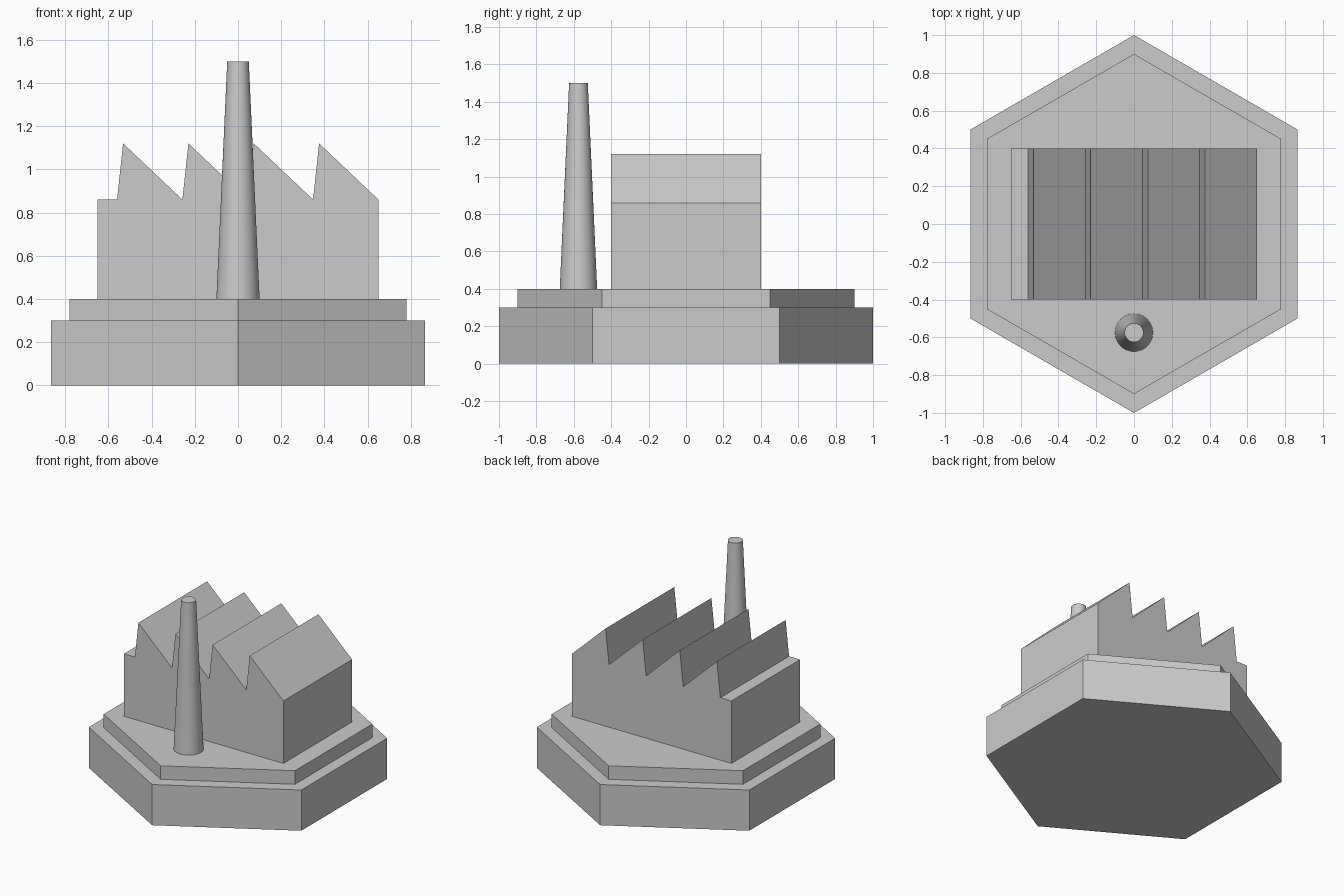
import bpy, bmesh, math

if "Cube" in bpy.data.objects:
    bpy.data.objects.remove(bpy.data.objects["Cube"])


def extrude_profile(name, points, vector):
    """Closed solid made by extruding a flat polygon along a vector."""
    bm = bmesh.new()
    face = bm.faces.new([bm.verts.new(p) for p in points])
    ext = bmesh.ops.extrude_face_region(bm, geom=[face], use_keep_orig=True)
    moved = [v for v in ext["geom"] if isinstance(v, bmesh.types.BMVert)]
    bmesh.ops.translate(bm, verts=moved, vec=vector)
    bmesh.ops.recalc_face_normals(bm, faces=bm.faces)
    mesh = bpy.data.meshes.new(name)
    bm.to_mesh(mesh)
    bm.free()
    obj = bpy.data.objects.new(name, mesh)
    bpy.context.collection.objects.link(obj)
    return obj


def hexagon(name, radius, z0, z1):
    angles = [math.radians(90 + 60 * i) for i in range(6)]
    pts = [(radius * math.cos(a), radius * math.sin(a), z0) for a in angles]
    return extrude_profile(name, pts, (0, 0, z1 - z0))


# Stepped hexagonal base, corners on the y axis
hexagon("base_plate", 1.0, 0.0, 0.3)
hexagon("base_step", 0.9, 0.3, 0.4)

# Factory hall with sawtooth roof, one continuous side profile
HALF_W, HALF_D, EAVE, PEAK = 0.65, 0.4, 0.86, 1.12
START, TEETH = -0.56, 4
pitch = (HALF_W - START) / TEETH
profile = [(HALF_W, 0.4), (-HALF_W, 0.4), (-HALF_W, EAVE)]
for i in range(TEETH):
    x = START + i * pitch
    profile += [(x, EAVE), (x + 0.028, PEAK)]
profile.append((HALF_W, EAVE))
extrude_profile("factory_hall", [(x, -HALF_D, z) for x, z in profile],
                (0, 2 * HALF_D, 0))

# Tapered round chimney in front of the hall
bpy.ops.mesh.primitive_cone_add(vertices=48, radius1=0.1, radius2=0.05,
                                depth=1.1, location=(0, -0.575, 0.95))
chimney = bpy.context.object
chimney.name = "chimney"
bpy.ops.object.shade_smooth_by_angle(angle=math.radians(30))
